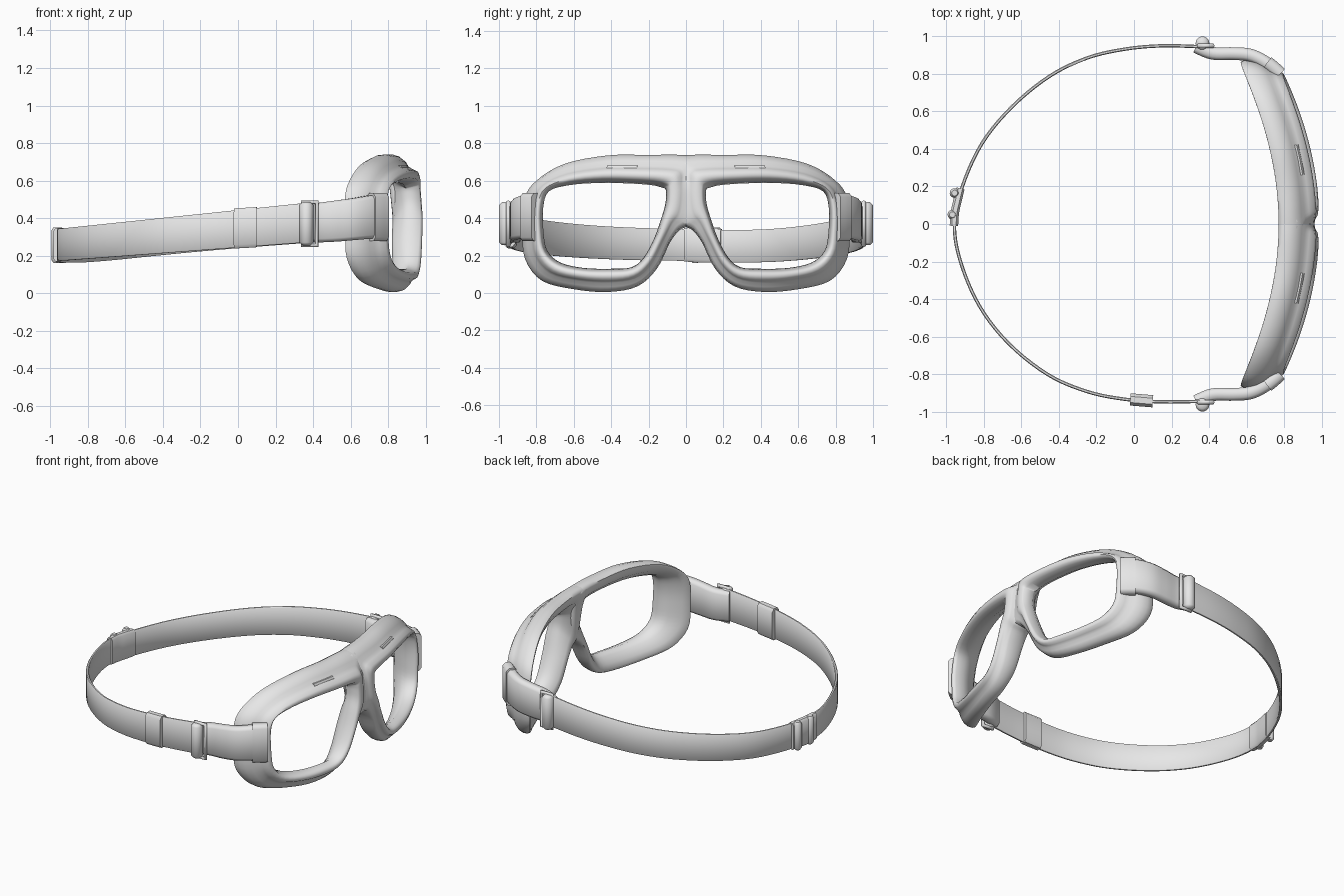
import bpy, bmesh, math
from mathutils import Vector

cube = bpy.data.objects.get("Cube")
if cube:
    bpy.data.objects.remove(cube, do_unlink=True)

grey = bpy.data.materials.new("plain_grey")
grey.use_nodes = True
grey.diffuse_color = (0.8, 0.8, 0.8, 1)
grey.node_tree.nodes["Principled BSDF"].inputs["Base Color"].default_value = (0.8, 0.8, 0.8, 1)


def spline(points, steps, closed=False):
    """Smooth path through points of any dimension."""
    pts = [Vector(p) for p in points]
    n = len(pts)
    out = []
    for i in range(n if closed else n - 1):
        if closed:
            a, b, c, d = (pts[(i + k) % n] for k in (-1, 0, 1, 2))
        else:
            a, b, c, d = (pts[min(max(i + k, 0), n - 1)] for k in (-1, 0, 1, 2))
        for s in range(steps):
            t = s / steps
            out.append(0.5 * (2 * b + (c - a) * t + (2 * a - 5 * b + 4 * c - d) * t * t
                              + (3 * b - a - 3 * c + d) * t ** 3))
    if not closed:
        out.append(pts[-1])
    return out


def loft(name, rings, closed, angle=40):
    """Skin a list of closed rings, joined end to end or capped."""
    bm = bmesh.new()
    rows = [[bm.verts.new(p) for p in ring] for ring in rings]
    m = len(rows[0])
    for i in range(len(rows) if closed else len(rows) - 1):
        r, s = rows[i], rows[(i + 1) % len(rows)]
        for j in range(m):
            k = (j + 1) % m
            bm.faces.new((r[j], r[k], s[k], s[j]))
    if not closed:
        bm.faces.new(rows[0])
        bm.faces.new(rows[-1])
    bmesh.ops.recalc_face_normals(bm, faces=bm.faces)
    mesh = bpy.data.meshes.new(name)
    bm.to_mesh(mesh)
    bm.free()
    mesh.polygons.foreach_set("use_smooth", [True] * len(mesh.polygons))
    mesh.set_sharp_from_angle(angle=math.radians(angle))
    mesh.materials.append(grey)
    obj = bpy.data.objects.new(name, mesh)
    bpy.context.collection.objects.link(obj)
    return obj


def ribbon(name, points, thick, steps=5):
    """Upright band along points of (x, y, centre height, half height)."""
    path = spline(points, steps)
    rings = []
    for i, p in enumerate(path):
        t = path[min(i + 1, len(path) - 1)] - path[max(i - 1, 0)]
        side = Vector((-t[1], t[0], 0)).normalized() * thick / 2
        mid, h, e = Vector((p[0], p[1], p[2])), p[3], min(thick * 0.3, 0.02)
        section = [(1, h - e), (0.5, h), (-0.5, h), (-1, h - e),
                   (-1, e - h), (-0.5, -h), (0.5, -h), (1, e - h)]
        rings.append([mid + side * u + Vector((0, 0, v)) for u, v in section])
    return loft(name, rings, False, 50)


def rod(name, x, y, z, radius, height):
    rings = [[(x + r * math.cos(a * math.tau / 14), y + r * math.sin(a * math.tau / 14), z + h)
              for a in range(14)]
             for r, h in ((radius * 0.6, -height / 2), (radius, -height / 2 + 0.015),
                          (radius, height / 2 - 0.015), (radius * 0.6, height / 2))]
    return loft(name, rings, False, 50)


def front_x(y, z):
    return 0.985 - 0.30 * y * y - 0.08 * max(0, z - 0.4)


# Goggle frame half: lens edge (y, z), outer edge (y, z), front and back depth.
# The halves overlap across the middle so that the bridge is unbroken.
outline = [
    (.105, .58, -.055, .715, .85, 1), (.16, .594, .01, .737, 1, 1), (.28, .602, .21, .738, 1, 1),
    (.45, .605, .42, .735, 1, 1), (.62, .59, .65, .69, 1, 1), (.74, .55, .80, .60, 1, 1),
    (.775, .46, .865, .50, 1, 1), (.775, .33, .875, .33, 1, 1), (.755, .22, .86, .18, 1, 1),
    (.68, .15, .77, .065, .9, .9), (.55, .12, .6, .02, .78, .78), (.40, .115, .42, .005, .65, .68),
    (.29, .125, .26, .035, .6, .7), (.22, .18, .155, .13, .6, .8), (.16, .29, .085, .27, .5, .85),
    (.115, .41, .035, .335, .4, .85), (.095, .47, -.015, .365, .32, .85),
    (.09, .52, -.04, .45, .3, .85), (.092, .56, -.05, .59, .35, .88),
]
# Frame cross-section: lens-to-edge fraction, front-to-back fraction
profile = [(0, .12), (.06, .02), (.2, -.03), (.36, .01), (.46, .16), (.56, .28), (.75, .36),
           (.93, .52), (1, .7), (.98, .88), (.9, .99), (.75, 1), (.45, .93), (.08, .65), (-.13, .4)]
rings = []
for ly, lz, oy, oz, front, back in spline(outline, 4, True):
    ring = []
    for i, (t, d) in enumerate(profile):
        y, z = ly + (oy - ly) * t, lz + (oz - lz) * t
        ring.append((front_x(y, z) - 0.19 * d * (front if i < 8 else back), y, z))
    rings.append(ring)
frame = loft("goggle_frame", rings, True, 60)
mirror = frame.modifiers.new("Mirror", "MIRROR")
mirror.use_axis = (False, True, False)
mirror.use_mirror_merge = False

# Elastic head strap, hanging a little lower on the left and fuller on the right
left = [(.36, .945), (.15, .95), (-.05, .932), (-.25, .885), (-.45, .788),
        (-.65, .625), (-.81, .43), (-.915, .2), (-.957, 0)]
right = [(-.925, -.2), (-.825, -.435), (-.67, -.635), (-.46, -.802),
         (-.25, -.893), (-.05, -.934), (.15, -.948), (.36, -.945)]
ribbon("head_strap", [(x, y, .343 + .09 * x - .018 * math.sin(math.pi * max(0, y)),
                       .1 + .015 * x) for x, y in left + right], .018)

# Side arms, buckles and vents
arm = [(.33, .945, .37, .1), (.42, .91, .375, .105), (.53, .908, .385, .11),
       (.62, .9, .395, .112), (.70, .862, .405, .115), (.77, .803, .41, .118)]
tab = [(.71, .86, .405, .128), (.745, .832, .405, .128), (.78, .80, .405, .128)]
for side, sgn in (("left", 1), ("right", -1)):
    ribbon(side + "_arm", [(x, y * sgn, z, h) for x, y, z, h in arm], .068)
    ribbon(side + "_tab", [(x, y * sgn, z, h) for x, y, z, h in tab], .072)
    rod(side + "_buckle_bar", .365, .963 * sgn, .37, .037, .23)

    # Wire frame of the buckle
    curve = bpy.data.curves.new(side + "_buckle_frame", "CURVE")
    curve.dimensions = "3D"
    curve.bevel_depth = .013
    curve.bevel_resolution = 2
    wire = curve.splines.new("POLY")
    wire.points.add(3)
    for pt, (x, z) in zip(wire.points, ((.345, .255), (.42, .255), (.42, .485), (.345, .485))):
        pt.co = (x, .95 * sgn, z, 1)
    wire.use_cyclic_u = True
    curve.materials.append(grey)
    bpy.context.collection.objects.link(bpy.data.objects.new(side + "_buckle_frame", curve))

    ribbon(side + "_vent", [(front_x(y, .66) - .055, y * sgn, .662, .018)
                            for y in (.26, .34, .42)], .04)

# Strap slider on the right, joining buckle at the back
ribbon("strap_slider", [(-.02, -.935, .345, .107), (.04, -.94, .348, .107),
                        (.10, -.945, .352, .107)], .065)
ribbon("back_buckle", [(-.96, -.01, .258, .09), (-.955, .06, .256, .092),
                       (-.942, .12, .254, .092), (-.925, .19, .252, .09)], .045)
for y in (.05, .165):
    rod("back_buckle_bar", -.973 + .1 * y, y, .256, .026, .19)
